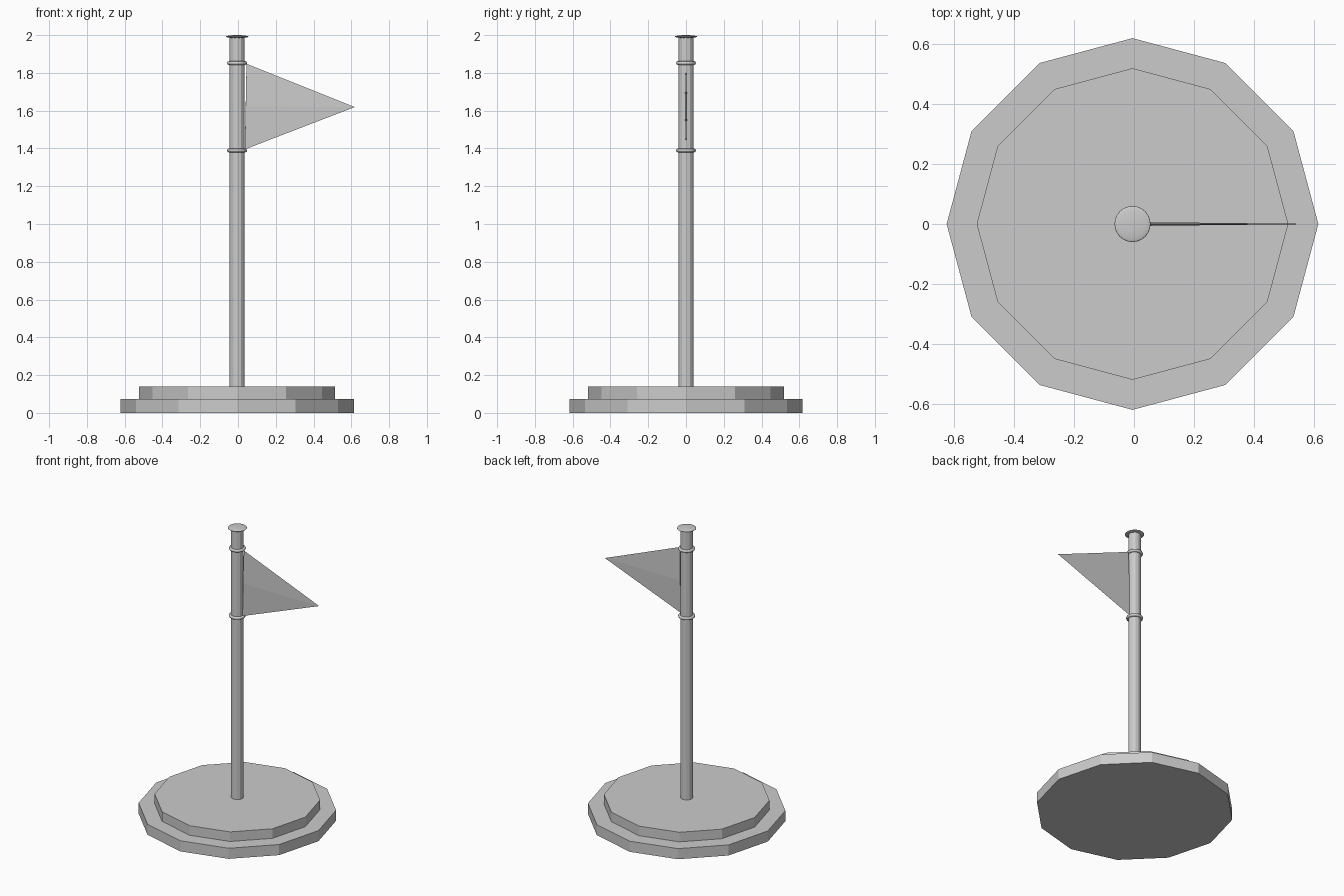
import bpy, bmesh
from math import radians

if "Cube" in bpy.data.objects:
    bpy.data.objects.remove(bpy.data.objects["Cube"])

CX = -0.005  # pole axis


def prism(name, radius, z0, z1, sides=12):
    bpy.ops.mesh.primitive_cylinder_add(vertices=sides, radius=radius, depth=z1 - z0,
                                        location=(CX, 0, (z0 + z1) / 2))
    bpy.context.object.name = name


# Stepped twelve-sided base and pole
prism("base_lower", 0.618, 0.0, 0.073)
prism("base_upper", 0.518, 0.073, 0.139)
prism("pole", 0.04, 0.13, 1.99)

# Rings holding the flag
for name, z in (("ring_upper", 1.852), ("ring_lower", 1.389)):
    bpy.ops.mesh.primitive_torus_add(major_segments=24, minor_segments=8, major_radius=0.043,
                                     minor_radius=0.01, location=(CX, 0, z))
    bpy.context.object.name = name
    bpy.ops.object.shade_smooth_by_angle(angle=radians(60))

# Flattened round cap
bpy.ops.mesh.primitive_uv_sphere_add(segments=24, ring_count=12, radius=1, location=(CX, 0, 1.992))
cap = bpy.context.object
cap.name = "pole_cap"
cap.scale = (0.06, 0.06, 0.008)
bpy.ops.object.shade_smooth_by_angle(angle=radians(60))

# Pennant: thin four-sided pyramid tapering to its tip
bm = bmesh.new()
tip = bm.verts.new((0.618, 0, 1.619))
hoist = [bm.verts.new(p) for p in ((0.045, 0, 1.848), (0.041, 0.006, 1.622),
                                   (0.036, 0, 1.395), (0.041, -0.006, 1.622))]
bm.faces.new(hoist)
for i in range(4):
    bm.faces.new((hoist[i], hoist[(i + 1) % 4], tip))
bmesh.ops.recalc_face_normals(bm, faces=bm.faces)
mesh = bpy.data.meshes.new("flag")
bm.to_mesh(mesh)
bm.free()
bpy.context.collection.objects.link(bpy.data.objects.new("flag", mesh))
